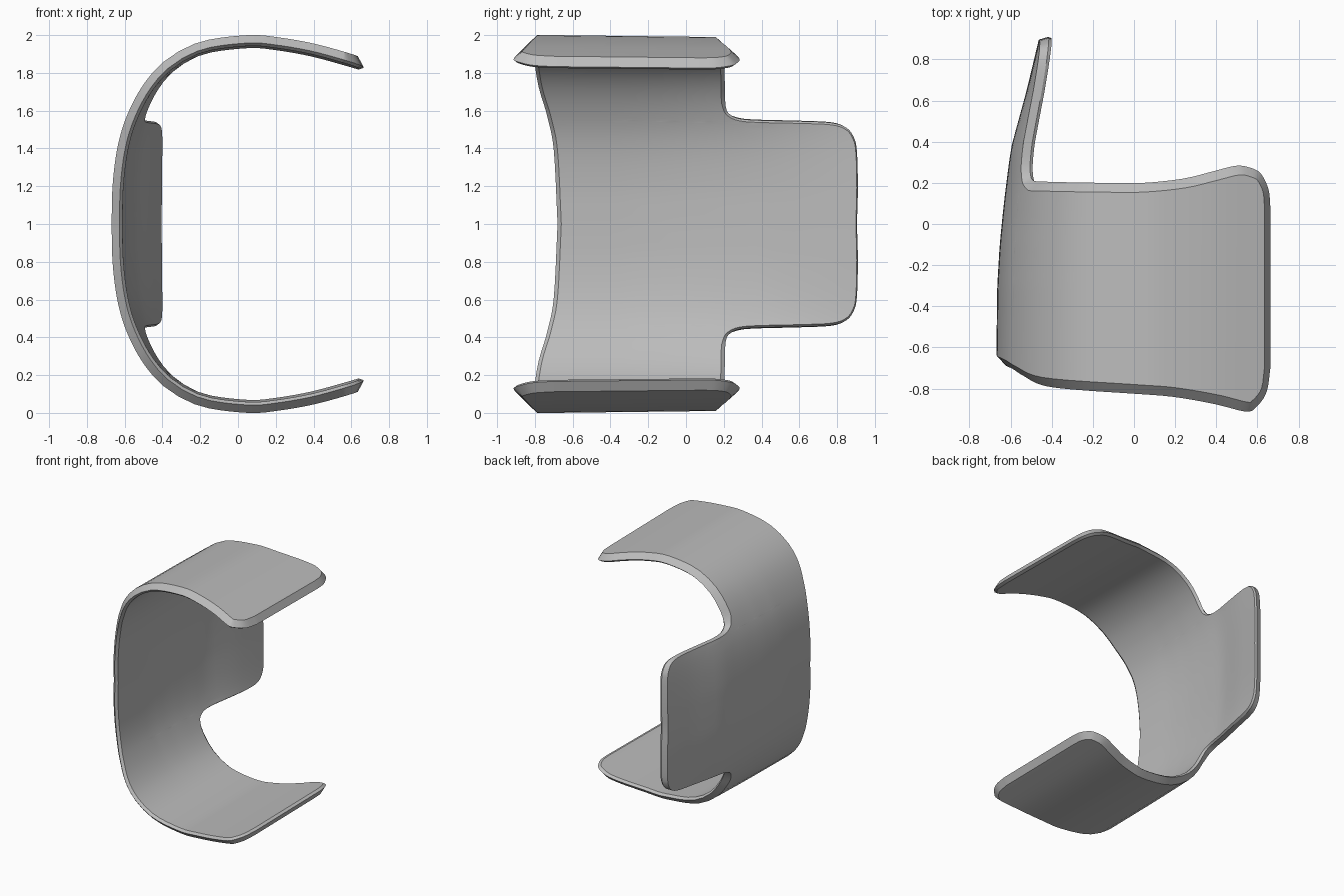
import bpy, bmesh, math
from mathutils import Vector

cube = bpy.data.objects.get("Cube")
if cube:
    bpy.data.objects.remove(cube, do_unlink=True)

ROWS = 24


def spline(points, steps):
    """Smooth curve through 2D points."""
    p = [Vector(q) for q in points]
    p = [2 * p[0] - p[1]] + p + [2 * p[-1] - p[-2]]
    out = []
    for a, b, c, d in zip(p, p[1:], p[2:], p[3:]):
        for i in range(steps):
            t = i / steps
            out.append(0.5 * (2 * b + (c - a) * t + (2 * a - 5 * b + 4 * c - d) * t * t
                              + (3 * b - a - 3 * c + d) * t ** 3))
    return out + [p[-2]]


def lookup(table, x):
    """Linear interpolation in a sorted table."""
    for (x0, y0), (x1, y1) in zip(table, table[1:]):
        if x <= x1:
            return y0 + (y1 - y0) * (x - x0) / max(x1 - x0, 1e-6)
    return table[-1][1]


# Upper half of the C-shaped cross-section (x, z)
section = spline([(-.67, 1), (-.665, 1.2), (-.64, 1.4), (-.59, 1.57), (-.5, 1.74),
                  (-.38, 1.87), (-.2, 1.965), (.05, 2), (.2, 1.99), (.4, 1.955),
                  (.6, 1.9), (.68, 1.873)], 12)
arc = [0.0]
for p, q in zip(section, section[1:]):
    arc.append(arc[-1] + (q - p).length)
x_table = [(s, p.x) for s, p in zip(arc, section)]
z_table = [(s, p.y) for s, p in zip(arc, section)]

# Front and back edges as (distance around the section, y)
front_edge = spline([(0, -.68), (.4, -.7), (.6, -.735), (.85, -.79), (1.35, -.825),
                     (1.55, -.84), (1.76, -.875), (1.92, -.912), (1.97, -.895),
                     (2.03, -.82), (2.05, -.7)], 6)
back = spline([(0, .905), (.2, .91), (.4, .905), (.48, .89), (.54, .85), (.57, .77),
               (.578, .6), (.582, .4), (.59, .29), (.615, .235), (.67, .21), (.85, .205),
               (1.2, .2), (1.4, .2), (1.6, .22), (1.75, .255), (1.87, .283), (1.94, .275),
               (2, .245), (2.04, .17), (2.05, .08)], 4)
front = [Vector((b.x, lookup(front_edge, b.x))) for b in back]

# Inward lean of the closed side towards the tab
lean = [(-.7, 0), (-.3, .005), (-.1, .017), (.1, .037), (.3, .062), (.39, .077),
        (.65, .148), (.91, .21)]


def place(s, y, depth):
    """Point on the cuff at arc s, width y and depth below the outer skin."""
    x, z = lookup(x_table, s), lookup(z_table, s)
    e = 0.01
    t = Vector((lookup(x_table, s + e) - lookup(x_table, s - e),
                lookup(z_table, s + e) - lookup(z_table, s - e))).normalized()
    if s < 1e-5:
        t = Vector((0, 1))
    w = max(0, -x / .67) ** 2.8
    x += t.y * depth + w * lookup(lean, max(y, -.7))
    z -= t.x * depth
    return Vector((x, y, (z - 1) * (1 - .012 * (y + .8))))


def inset(amount):
    """Front and back edges moved in from the outline."""
    chain = front + back[::-1]
    n = len(front)
    moved = []
    for i, p in enumerate(chain):
        t = (chain[min(i + 1, len(chain) - 1)] - chain[max(i - 1, 0)]).normalized()
        k = 1.0
        if i >= n:
            k = min(1, max(.3, .3 + 7 * (p.x - .6)))
        q = p + Vector((-t.y, t.x)) * amount * k
        if i in (0, len(chain) - 1):
            q.x = 0
        moved.append(Vector((max(q.x, 0), q.y)))
    return moved[:n], moved[n:][::-1]


bm = bmesh.new()


def skin(amount, depth):
    """Grid surface of the cuff; returns its vertex columns."""
    f, b = inset(amount)
    cols = []
    for p, q in zip(f, b):
        line = [p.lerp(q, j / ROWS) for j in range(ROWS + 1)]
        cols.append([bm.verts.new(place(v.x, v.y, depth)) for v in line])
    for c, d in zip(cols, cols[1:]):
        for j in range(ROWS):
            bm.faces.new((c[j], c[j + 1], d[j + 1], d[j]))
    return cols


def border(cols):
    return [c[0] for c in cols] + cols[-1][1:-1] + [c[-1] for c in cols[::-1]]


def bridge(a, b):
    for i in range(len(a) - 1):
        bm.faces.new((a[i], a[i + 1], b[i + 1], b[i]))


# Outer and inner skins joined by a chamfered rim
outer = border(skin(.045, 0))
inner = border(skin(.02, .058))
f, b = inset(0)
tip = [f[-1].lerp(b[-1], j / ROWS) for j in range(1, ROWS)]
rim = [bm.verts.new(place(v.x, v.y, .042)) for v in f + tip + b[::-1]]
bridge(outer, rim)
bridge(rim, inner)

# Lower half mirrors the upper half
bmesh.ops.mirror(bm, geom=bm.verts[:] + bm.edges[:] + bm.faces[:],
                 axis='Z', merge_dist=.0005)
bmesh.ops.recalc_face_normals(bm, faces=bm.faces[:])
mesh = bpy.data.meshes.new("cuff_with_tab")
bm.to_mesh(mesh)
bm.free()
cuff = bpy.data.objects.new("cuff_with_tab", mesh)
cuff.location.z = 1
bpy.context.collection.objects.link(cuff)

# Plain grey material
grey = bpy.data.materials.new("plain_grey")
grey.use_nodes = True
grey.diffuse_color = (.5, .5, .5, 1)
grey.node_tree.nodes["Principled BSDF"].inputs["Base Color"].default_value = (.5, .5, .5, 1)
mesh.materials.append(grey)

bpy.ops.object.select_all(action='DESELECT')
cuff.select_set(True)
bpy.context.view_layer.objects.active = cuff
bpy.ops.object.shade_smooth_by_angle(angle=math.radians(32))
